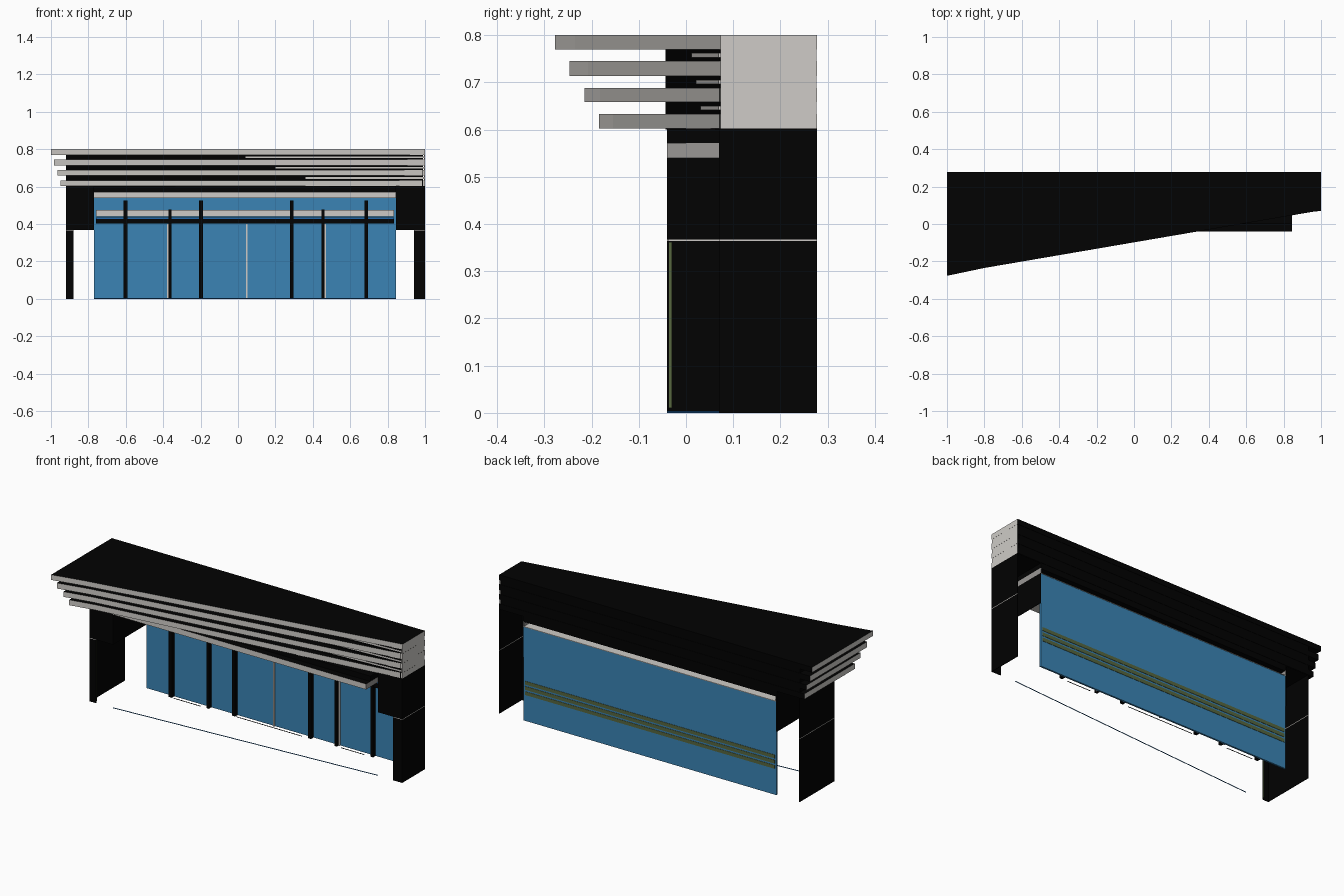
import bpy, bmesh

if "Cube" in bpy.data.objects:
    bpy.data.objects.remove(bpy.data.objects["Cube"], do_unlink=True)


def material(name, colour):
    m = bpy.data.materials.new(name)
    m.use_nodes = True
    m.diffuse_color = (*colour, 1)
    m.node_tree.nodes["Principled BSDF"].inputs["Base Color"].default_value = (*colour, 1)
    return m


BLACK = material("black", (0.0005, 0.0005, 0.0005))
GREY = material("warm grey", (0.62, 0.6, 0.57))
MID_GREY = material("mid grey", (0.32, 0.31, 0.3))
BLUE = material("blue glass", (0.043, 0.23, 0.46))
DEEP_BLUE = material("deep blue", (0.015, 0.14, 0.42))
OLIVE = material("olive", (0.095, 0.135, 0.05))
BACK = 0.277
T = 0.004  # sheet thickness


def prism(name, outline, z0, z1, mat, black_if=None):
    """Extrude a plan outline; faces whose normal passes black_if turn black."""
    bm = bmesh.new()
    face = bm.faces.new([bm.verts.new((x, y, z0)) for x, y in outline])
    new = bmesh.ops.extrude_face_region(bm, geom=[face])["geom"]
    for v in new:
        if isinstance(v, bmesh.types.BMVert):
            v.co.z = z1
    bmesh.ops.recalc_face_normals(bm, faces=bm.faces[:])
    bm.normal_update()
    if black_if:
        for f in bm.faces:
            f.material_index = int(black_if(f.normal))
    me = bpy.data.meshes.new(name)
    bm.to_mesh(me)
    bm.free()
    me.materials.append(mat)
    me.materials.append(BLACK)
    ob = bpy.data.objects.new(name, me)
    bpy.context.collection.objects.link(ob)


def box(name, x0, x1, y0, y1, z0, z1, mat, black_if=None):
    prism(name, [(x0, y0), (x1, y0), (x1, y1), (x0, y1)], z0, z1, mat, black_if)


def core_front(x):
    """Slanting line of the dark core behind the slats."""
    return 0.012 + 0.06 * x


# Canopy: four stepped tapering slats
slats = [(-1, -0.277, -0.235, 0.77, 0.8), (-0.985, -0.247, -0.208, 0.713, 0.745),
         (-0.965, -0.215, -0.182, 0.658, 0.688), (-0.95, -0.184, -0.155, 0.602, 0.633)]
for i, (x, y, kink, z0, z1) in enumerate(slats):
    prism(f"canopy_slat_{i + 1}",
          [(x, y), (-0.8, kink), (1, 0.073), (1, BACK), (x, BACK)], z0, z1, GREY,
          lambda n: abs(n.z) > 0.5 or n.y > 0.5)

# Dark core between the slats, and grey strips in the gaps
prism("canopy_core", [(-0.92, core_front(-0.92)), (0.99, core_front(0.99)),
                      (0.99, BACK - 0.002), (-0.92, BACK - 0.002)], 0.6, 0.775, BLACK)
for i, start in enumerate((0.04, 0.2, 0.36)):
    low, high = slats[i + 1][4], slats[i][3]
    prism(f"gap_strip_{i + 1}",
          [(start, core_front(start) - 0.003), (0.995, core_front(1) - 0.003),
           (0.995, 0.265), (start, 0.265)], low + 0.008, high - 0.008, GREY,
          lambda n: abs(n.z) > 0.5)

# Grey panel closing the narrow end
box("end_panel", 0.994, 0.9995, 0.0735, BACK - 0.001, 0.603, 0.799, GREY,
    lambda n: n.y > 0.5)

# Side supports: open-backed legs with a pale joint line on top
for part, mat, z0, z1 in (("leg", BLACK, 0, 0.364), ("joint", GREY, 0.364, 0.367)):
    box(f"right_{part}_side", -0.92, -0.92 + T, -0.04, BACK, z0, z1, mat)
    box(f"right_{part}_front", -0.92, -0.88, -0.04, -0.04 + T, z0, z1, mat)
    box(f"left_{part}_side", 1 - T, 1, 0.07, BACK, z0, z1, mat)
    box(f"left_{part}_front", 0.94, 1, 0.07, 0.07 + T, z0, z1, mat)
box("right_leg_trim", -0.884, -0.88, -0.036, -0.03, 0.01, 0.362, OLIVE)

# Open-backed blocks above the joint
for name, x0, x1, y in (("right_block", -0.92, -0.77, -0.04), ("left_block", 0.845, 1, 0.07)):
    box(name + "_front", x0, x1, y, y + T, 0.367, 0.602, BLACK)
box("right_block_outer", -0.92, -0.92 + T, -0.04, BACK, 0.367, 0.602, BLACK)
box("right_block_inner", -0.77 - T, -0.77, -0.04, BACK, 0.367, 0.602, BLACK)
box("left_block_outer", 1 - T, 1, 0.07, BACK, 0.367, 0.602, BLACK)
box("left_block_inner", 0.845, 0.845 + T, 0.07, BACK, 0.367, 0.54, BLACK)

# Open-backed lintel and the dark filler above it
box("lintel_front", -0.77, 0.845, -0.04, -0.04 + T, 0.54, 0.572, GREY, lambda n: n.z > 0.5)
box("lintel_bottom", -0.77, 0.845, -0.039, BACK, 0.54, 0.543, GREY)
box("lintel_top", -0.77, 0.845, -0.038, BACK - 0.002, 0.569, 0.5715, BLACK)
for name, x in (("right_lintel_end", -0.77), ("left_lintel_end", 0.842)):
    box(name, x, x + T, -0.04, BACK, 0.5405, 0.572, MID_GREY, lambda n: n.z > 0.5)
box("lintel_filler", -0.77, 0.845, 0.0, BACK - 0.002, 0.571, 0.602, BLACK)

# Glass wall with stripes on its back
box("glass_wall", -0.77, 0.845, 0.265, BACK - 0.002, 0, 0.541, BLUE)
for i in range(3):
    z = 0.15 + 0.03 * i
    box(f"back_stripe_{i + 1}", -0.76, 0.835, 0.27, BACK, z, z + 0.02, OLIVE)

# Mullions, the shorter ones at the door bays
for i, (x, w, top) in enumerate([(-0.602, 0.02, 0.525), (-0.363, 0.016, 0.478),
                                 (-0.198, 0.02, 0.525), (0.287, 0.02, 0.525),
                                 (0.455, 0.016, 0.478), (0.685, 0.018, 0.525)]):
    box(f"mullion_{i + 1}", x - w / 2, x + w / 2, 0.242, 0.266, 0, top, BLACK)
for i, x in enumerate((-0.375, 0.047, 0.466)):
    box(f"door_seam_{i + 1}", x - 0.004, x + 0.004, 0.258, 0.266, 0, 0.4, GREY)

# Horizontal rails across the glass
box("lower_rail", -0.76, 0.835, 0.25, 0.266, 0.402, 0.427, BLACK)
box("thin_rail", -0.76, 0.835, 0.255, 0.266, 0.427, 0.436, DEEP_BLUE)
box("upper_rail", -0.76, 0.835, 0.25, 0.266, 0.44, 0.476, GREY)

# Thin floor strips
prism("front_threshold", [(-0.77, -0.04), (0.845, 0.07), (0.845, 0.072), (-0.77, -0.038)],
      0, 0.004, DEEP_BLUE)
for i, (x0, x1) in enumerate([(-0.58, -0.41), (-0.18, 0.24), (0.49, 0.64)]):
    box(f"door_threshold_{i + 1}", x0, x1, 0.24, 0.242, 0, 0.003, BLACK)
